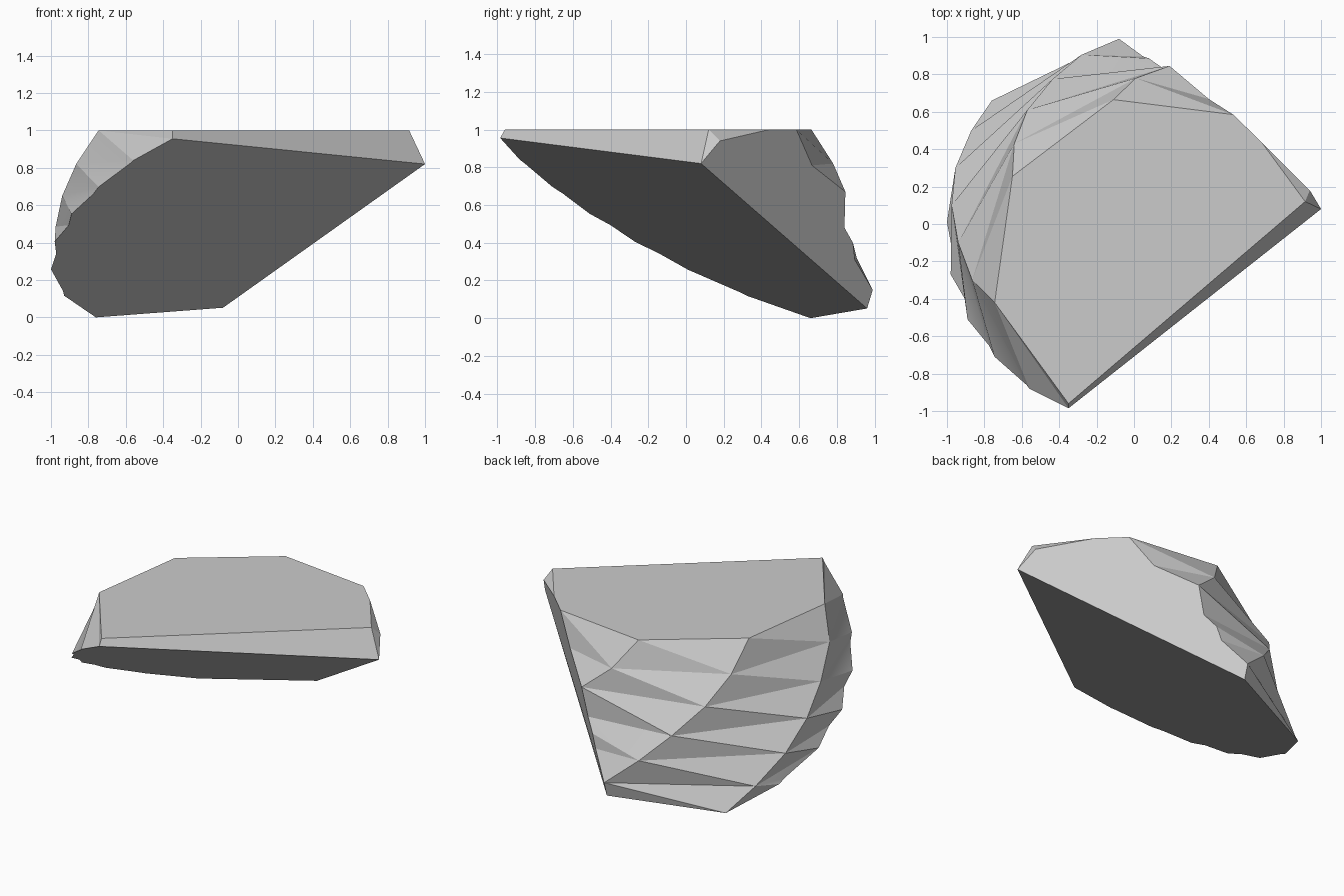
import bpy
import bmesh
import math

default_cube = bpy.data.objects.get("Cube")
if default_cube:
    bpy.data.objects.remove(default_cube, do_unlink=True)


def on_base(x, y):
    """Point on the slanted flat base of the rock."""
    return (x, y, max(0.0, 0.5615 + 0.299 * x - 0.506 * y))


def on_top(x, y):
    """Point on the level top of the rock."""
    return (x, y, 1.0)


# Shared corners
base_right = on_base(1, 0.08)
base_front = on_base(-0.35, -0.985)
base_left = on_base(-0.76, 0.66)
base_back = on_base(-0.08, 0.96)
top_right = on_top(0.915, 0.12)
top_front = on_top(-0.35, -0.96)
top_left = on_top(-0.745, -0.42)
top_back_left = on_top(-0.65, 0.255)
top_back = on_top(-0.11, 0.665)
top_side = on_top(0.53, 0.585)
top_chip = on_top(0.68, 0.44)
side_chip = (0.94, 0.18, 0.94)
back_foot = (-0.08, 0.99, 0.15)
side_shoulder = (0.40, 0.668, 0.81)
side_ledge = (0.19, 0.845, 0.67)
back_ledge = (0.01, 0.78, 0.82)

# Ridges running down the broken back, each from top to bottom
side_ridge = [side_ledge, (0.145, 0.84, 0.48), (0.08, 0.885, 0.40),
              (0.05, 0.895, 0.31), back_foot]
back_ridge = [top_back_left, (-0.64, 0.43, 0.82), (-0.57, 0.61, 0.65),
              (-0.435, 0.775, 0.48), (-0.28, 0.905, 0.32), back_foot]
left_ridge = [top_left, (-0.865, -0.30, 0.82), (-0.94, -0.10, 0.65),
              (-0.975, 0.10, 0.485), (-0.955, 0.30, 0.32),
              (-0.87, 0.50, 0.15), base_left]
base_rim = [base_front] + [on_base(x, y) for x, y in (
    (-0.56, -0.88), (-0.575, -0.86), (-0.745, -0.71), (-0.775, -0.65),
    (-0.89, -0.51), (-0.905, -0.40), (-0.98, -0.27), (-0.972, -0.14),
    (-1, 0.01), (-0.935, 0.28), (-0.93, 0.33))] + [base_left]

bm = bmesh.new()


def add_face(*points):
    """Add one flat facet, skipping collapsed ones."""
    if len(set(points)) == len(points):
        bm.faces.new([bm.verts.new(p) for p in points])


def zip_ridges(lead, follow, tolerance=0.05):
    """Fill between two descending ridges with twisted stepped facets."""
    i = j = 0
    while i < len(lead) - 1 or j < len(follow) - 1:
        follow_is_level = follow[j][2] >= lead[i][2] - tolerance
        if j < len(follow) - 1 and (follow_is_level or i == len(lead) - 1):
            add_face(lead[i], follow[j], follow[j + 1])
            j += 1
        else:
            add_face(lead[i], follow[j], lead[i + 1])
            i += 1


# Large flat cuts: top, base, front and right side
add_face(top_right, top_chip, top_side, top_back, top_back_left,
         top_left, top_front)
add_face(*base_rim, base_back, base_right)
add_face(base_right, base_front, top_front, top_right)
add_face(base_back, base_right, side_chip, top_chip, top_side,
         side_shoulder, *side_ridge)

# Small chipped corner
add_face(base_right, side_chip, top_right)
add_face(top_right, side_chip, top_chip)

# Stepped facets around the back and left
zip_ridges([top_side, side_shoulder, side_ledge],
           [top_back, back_ledge, side_ledge])
zip_ridges([top_back, back_ledge] + side_ridge, back_ridge)
zip_ridges(back_ridge + [base_back], left_ridge)
zip_ridges(left_ridge, [top_front] + base_rim)

# Weld the facets into one closed rock
bmesh.ops.remove_doubles(bm, verts=bm.verts, dist=0.001)
bmesh.ops.recalc_face_normals(bm, faces=bm.faces)
mesh = bpy.data.meshes.new("rock_chunk")
bm.to_mesh(mesh)
bm.free()

# Single stone colour
stone = bpy.data.materials.new("grey_stone")
stone.use_nodes = True
colour = (0.6, 0.6, 0.6, 1)
stone.diffuse_color = colour
stone.node_tree.nodes["Principled BSDF"].inputs["Base Color"].default_value = colour
mesh.materials.append(stone)

rock = bpy.data.objects.new("rock_chunk", mesh)
bpy.context.collection.objects.link(rock)
bpy.context.view_layer.objects.active = rock
rock.select_set(True)
bpy.ops.object.shade_smooth_by_angle(angle=math.radians(20))
